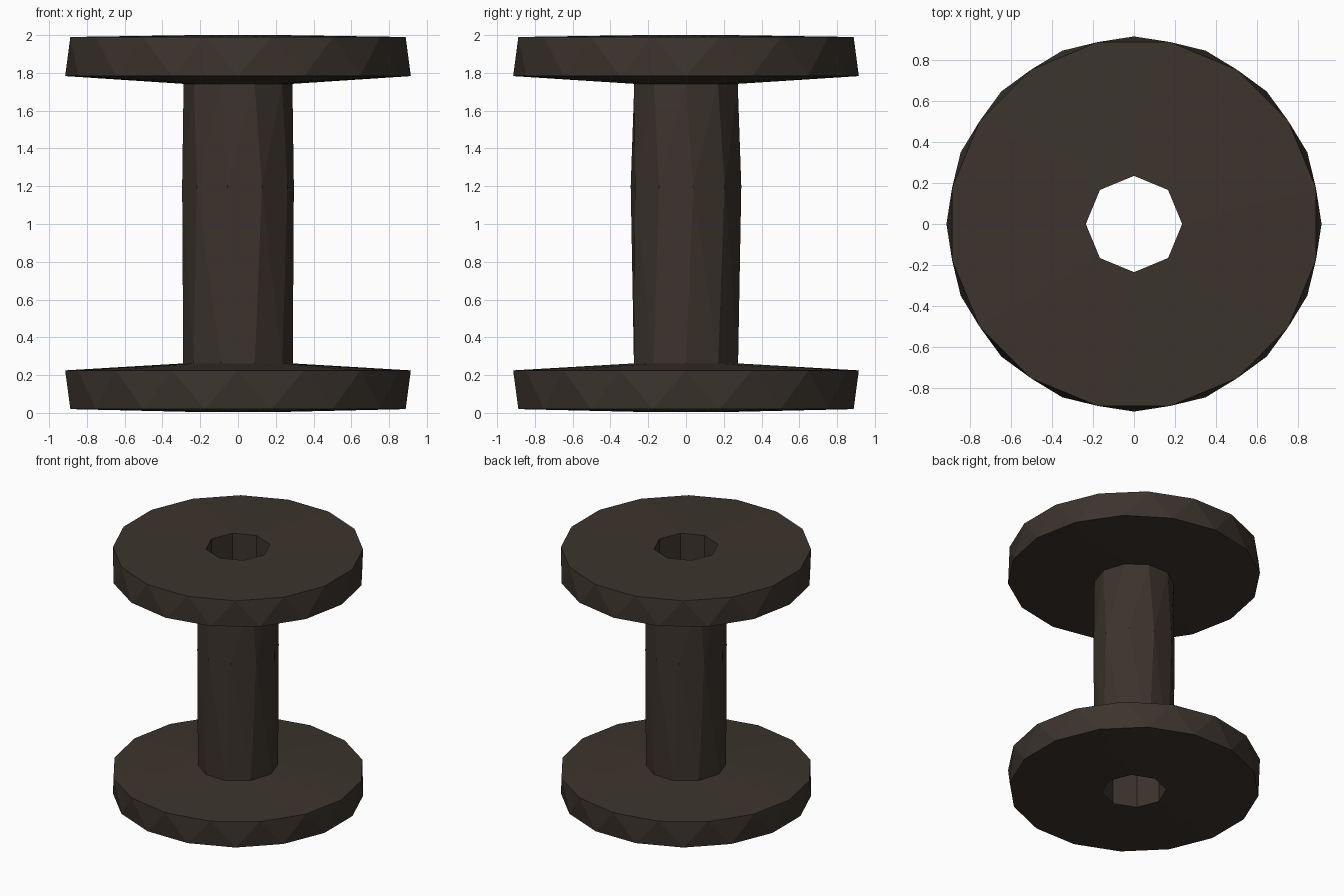
import bpy
import bmesh
from math import cos, sin, tau

default_cube = bpy.data.objects.get("Cube")
if default_cube:
    bpy.data.objects.remove(default_cube, do_unlink=True)

# One dark brown for the whole spool
brown = bpy.data.materials.new("dark brown")
brown.use_nodes = True
colour = (0.045, 0.034, 0.026, 1)
brown.diffuse_color = colour
brown.node_tree.nodes["Principled BSDF"].inputs["Base Color"].default_value = colour

# Rings along the spool: sides, radius, height, turn in steps
bore_bottom = (8, 0.235, 0.005, 0)
rim_bottom = (16, 0.905, 0.02, 0.5)
rim_bottom_upper = (16, 0.915, 0.225, 0)
hub_bottom = (10, 0.29, 0.262, 0)
hub_middle = (10, 0.298, 1.2, 0.2)
hub_top = (10, 0.288, 1.742, 0)
rim_top_lower = (16, 0.915, 1.783, 0)
rim_top = (16, 0.905, 1.99, 0.5)
bore_top = (8, 0.235, 2.0, 0)


def add_ring(bm, ring):
    sides, radius, height, turn = ring
    angles = [tau * (i + turn) / sides for i in range(sides)]
    return [bm.verts.new((radius * cos(a), radius * sin(a), height)) for a in angles]


def zip_rings(bm, lower, upper, low_turn, up_turn):
    """Join two rings of any side counts with triangles in order of angle."""
    m, n = len(lower), len(upper)
    i = j = 0
    while i < m or j < n:
        next_low = (i + 0.5 + low_turn) / m
        next_up = (j + 0.5 + up_turn) / n
        a, b = lower[i % m], upper[j % n]
        if j == n or (i < m and next_low <= next_up):
            bm.faces.new((a, lower[(i + 1) % m], b))
            i += 1
        else:
            bm.faces.new((a, upper[(j + 1) % n], b))
            j += 1


def make_part(name, rings):
    bm = bmesh.new()
    loops = [add_ring(bm, ring) for ring in rings]
    for k in range(len(rings) - 1):
        zip_rings(bm, loops[k], loops[k + 1], rings[k][3], rings[k + 1][3])
    mesh = bpy.data.meshes.new(name)
    bm.to_mesh(mesh)
    bm.free()
    mesh.materials.append(brown)
    part = bpy.data.objects.new(name, mesh)
    bpy.context.collection.objects.link(part)


# Flanges slope gently from rim to hub, and the bore runs right through
make_part("bottom_flange", [bore_bottom, rim_bottom, rim_bottom_upper, hub_bottom])
make_part("hub", [hub_bottom, hub_middle, hub_top])
make_part("top_flange", [hub_top, rim_top_lower, rim_top, bore_top])
make_part("bore", [bore_top, bore_bottom])
